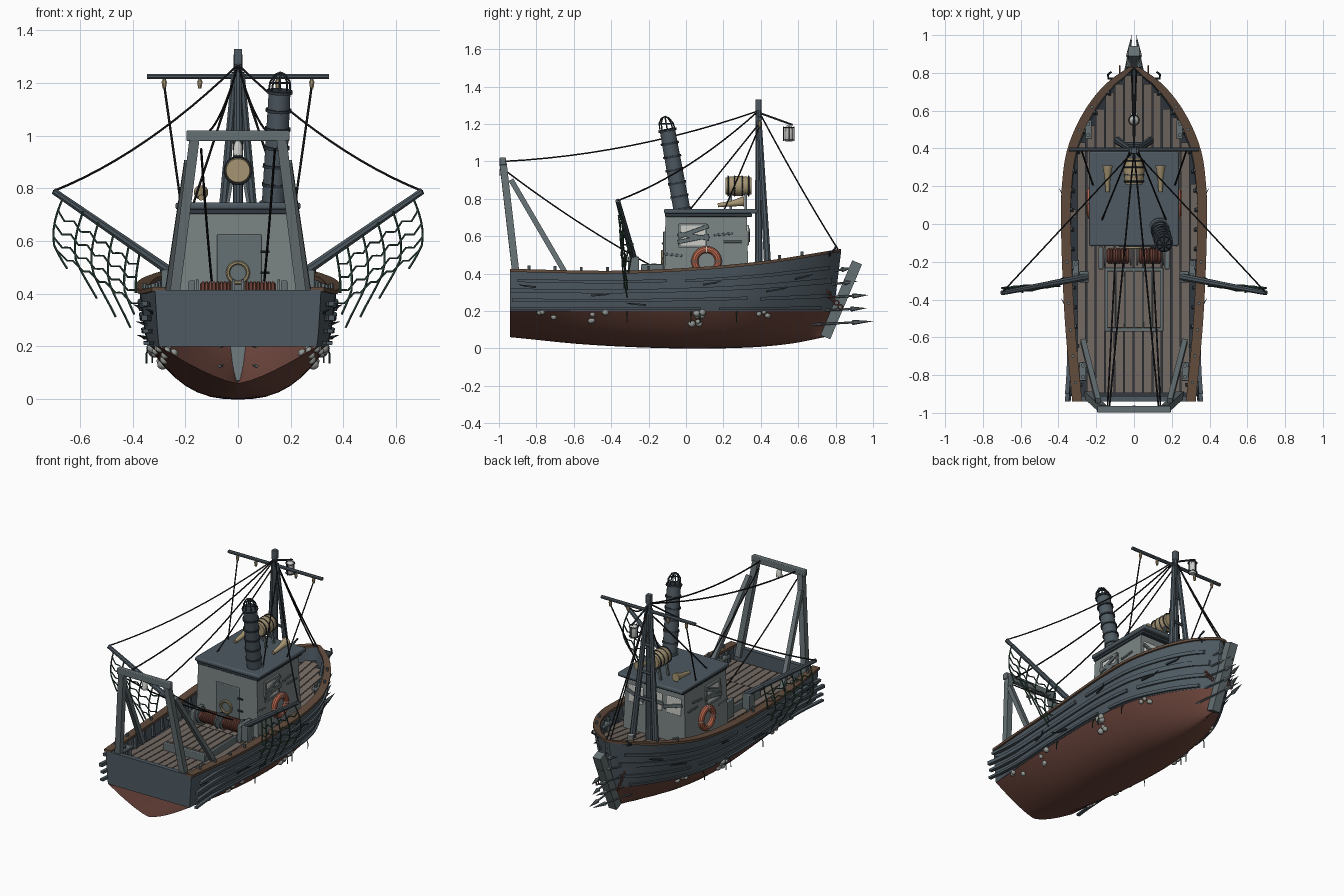
import bpy, bmesh, math, random
from mathutils import Vector as V, Euler

if "Cube" in bpy.data.objects:
    bpy.data.objects.remove(bpy.data.objects["Cube"])
random.seed(4)
COL = dict(slate=(.075, .1, .12), red=(.15, .06, .045), deck=(.17, .14, .12), house=(.2, .23, .23), rope=(.015, .015, .018),
           orange=(.5, .14, .08), khaki=(.38, .3, .17), white=(.6, .6, .57), green=(.035, .08, .055), brown=(.12, .07, .045),
           grey=(.13, .16, .17), shell=(.3, .32, .3), dark=(.03, .04, .05), rust=(.2, .07, .05))
M = {}
for k, c in COL.items():
    M[k] = bpy.data.materials.new(k)
    M[k].diffuse_color = (*c, 1)

# ---------- helpers ----------
def finish(name, bm, mat, mirror=False, bevel=0):
    bmesh.ops.recalc_face_normals(bm, faces=bm.faces)
    me = bpy.data.meshes.new(name)
    bm.to_mesh(me); bm.free()
    ob = bpy.data.objects.new(name, me)
    bpy.context.collection.objects.link(ob)
    me.materials.append(M[mat])
    if bevel:
        b = ob.modifiers.new("bevel", 'BEVEL'); b.width = bevel; b.segments = 2
    if mirror:
        ob.modifiers.new("mirror", 'MIRROR')
    return ob

def loft_bm(bm, secs, closed=True, cap=True):
    rows = [[bm.verts.new(p) for p in s] for s in secs]
    n = len(rows[0])
    for a, b in zip(rows, rows[1:]):
        for i in range(n if closed else n - 1):
            bm.faces.new((a[i], a[(i + 1) % n], b[(i + 1) % n], b[i]))
    if cap and closed:
        bm.faces.new(rows[0]); bm.faces.new(rows[-1])

def loft(name, secs, mat, closed=True, mirror=False):
    bm = bmesh.new()
    loft_bm(bm, secs, closed)
    return finish(name, bm, mat, mirror)

def tube_secs(pts, r, n):
    pts = [V(p) for p in pts]
    tan = [(pts[min(i + 1, len(pts) - 1)] - pts[max(i - 1, 0)]).normalized() for i in range(len(pts))]
    tot = [sum(abs(t[k]) for t in tan) for k in range(3)]
    ref = V([1 if k == tot.index(min(tot)) else 0 for k in range(3)])
    secs = []
    for i, (p, t) in enumerate(zip(pts, tan)):
        u = ref.cross(t).normalized(); v = t.cross(u)
        rr = r[i] if isinstance(r, (list, tuple)) else r
        secs.append([p + (u * math.cos(a) + v * math.sin(a)) * rr
                     for a in [2 * math.pi * (k + .5) / n for k in range(n)]])
    return secs

def tubes(name, paths, r, mat, n=8, mirror=False):
    bm = bmesh.new()
    for p in paths:
        loft_bm(bm, tube_secs(p, r, n))
    return finish(name, bm, mat, mirror)

def box(name, c, s, mat, rot=(0, 0, 0), mirror=False, bevel=.004):
    bm = bmesh.new()
    bmesh.ops.create_cube(bm, size=1)
    e = Euler(rot).to_matrix()
    for v in bm.verts:
        v.co = e @ V([v.co[i] * s[i] for i in range(3)]) + V(c)
    return finish(name, bm, mat, mirror, bevel)

def sag(a, b, s=0, n=12):
    a, b = V(a), V(b)
    return [a.lerp(b, i / n) - V((0, 0, s * 4 * (i / n) * (1 - i / n))) for i in range(n + 1)]

def ring(c, R, axis, n=24):
    pts = []
    for i in range(n + 1):
        a = 2 * math.pi * i / n
        p = [math.cos(a) * R, math.sin(a) * R]; p.insert(axis, 0)
        pts.append(V(c) + V(p))
    pts.insert(0, pts[-2]); pts.append(pts[2])
    return pts

def curve(tab):
    def f(y):
        n = len(tab); i = 0
        while i < n - 2 and y > tab[i + 1][0]: i += 1
        sl = lambda k: (tab[min(k + 1, n - 1)][1] - tab[max(k - 1, 0)][1]) / (tab[min(k + 1, n - 1)][0] - tab[max(k - 1, 0)][0])
        (x0, a), (x1, b) = tab[i], tab[i + 1]
        h = x1 - x0; t = (y - x0) / h
        return (2*t**3 - 3*t*t + 1)*a + (t**3 - 2*t*t + t)*h*sl(i) + (3*t*t - 2*t**3)*b + (t**3 - t*t)*h*sl(i + 1)
    return f

# ---------- hull shape ----------
W = curve([(-.94, .315), (-.5, .355), (0, .375), (.2, .37), (.4, .34), (.6, .25), (.75, .13), (.83, .015)])
SHEER = curve([(-.94, .415), (-.4, .405), (0, .42), (.4, .455), (.83, .522)])
KEEL = curve([(-.94, .06), (-.5, .02), (0, 0), (.4, .004), (.65, .025), (.83, .06)])
POW = curve([(-.94, 1.35), (-.4, 2.2), (0, 2.6), (.4, 2.2), (.83, 1.2)])
FLARE = curve([(-.94, .95), (0, .91), (.4, .86), (.83, .7)])
rake = lambda ys, end: -.94 + (ys + .94) * (end + .94) / 1.77
def side(ys, v, off=0):
    w, wl = W(ys), W(ys) * FLARE(ys)
    return V((max(0, wl + (w - wl) * v ** .7 + off), rake(ys, .79 + .04 * v), .2 + (SHEER(ys) - .2) * v))
def under(ys, s):
    t = math.sin(math.pi / 2 * s); zk = KEEL(ys)
    z = zk + (.2 - zk) * t ** POW(ys)
    return V((W(ys) * FLARE(ys) * t * .99, rake(ys, .72 + .07 * z / .2), z))
ST = [-.94 + 1.77 * i / 40 for i in range(41)]
span = lambda a, b, n=16: [a + (b - a) * i / n for i in range(n + 1)]

# hull skins: open-sterned bottom, thick-walled topsides, transom
loft("hull_bottom", [[under(y, i / 10) for i in range(11)] for y in ST], 'red', False, True)
loft("hull_topsides", [[side(y, 0, -.03)] + [side(y, i / 6) for i in range(7)] + [side(y, 1 - i / 4 * .7, -.03) for i in range(5)]
                       for y in ST], 'slate', False, True)
half = [side(-.94, i / 5) for i in range(6)]
prof = half + [V((-p.x, p.y, p.z)) for p in reversed(half)]
loft("transom", [prof, [p + V((0, .03, 0)) for p in prof]], 'slate')
strip = lambda ys, v0, v1, o0, o1: [side(ys, v0, o0), side(ys, v0, o1), side(ys, v1, o1), side(ys, v1, o0)]
loft("rail_cap", [[side(y, 1, .012) + V((0, 0, dz)) if k else side(y, 1, -.04) + V((0, 0, dz))
                   for k, dz in ((1, -.006), (1, .01), (0, .01), (0, -.006))] for y in ST], 'brown', True, True)
# side strakes, springing away at the stern
for i, (a, b, v, h) in enumerate([(-.94, .8, .46, .1), (-.93, .35, .24, .07), (.42, .8, .22, .07), (-.9, -.1, .72, .08),
                                  (.0, .78, .7, .07), (-.94, .1, .03, .06), (.2, .76, .02, .06)]):
    fl = lambda y: .045 * max(0, (-.6 - y) / .34) ** 1.5
    loft(f"strake_{i}", [strip(y, v, v + h, -.01 + fl(y), .012 + fl(y)) for y in span(a, b, 24)], 'slate', True, True)
# splintered plank ends
tubes("broken_splinters", [[side(y, v, .005), side(y + d, v + .03, .012), side(y + d * 1.6, v + .06, .035)]
      for y, v, d in [(-.8, .6, -.06), (-.5, .4, .07), (.1, .62, .06), (.45, .4, .08), (.6, .6, .06), (-.2, .15, -.07)]],
      [.007, .006, .001], 'dark', 4, True)
# deck and planks
dz = lambda y: SHEER(y) - .082
loft("deck_base", [[V((s * max(0, W(y) - .02), rake(y, .82), dz(y) - .01)) for s in (-1, 1)] for y in ST], 'dark', False)
bm = bmesh.new()
for i in range(14):
    x0 = -.35 + i * .05; x1 = x0 + .044
    ys = [y for y in ST if W(y) - .025 > max(abs(x0), abs(x1)) and y > -.93]
    if len(ys) > 1:
        loft_bm(bm, [[V((x, y, dz(y) + z)) for x, z in ((x0, -.012), (x1, -.012), (x1, 0), (x0, 0))] for y in ys])
finish("deck_planks", bm, 'deck')
# bulwark ribs, bollards and rail pins
tubes("bulwark_ribs", [[side(y, .6, -.038), side(y, .98, -.038)] for y in span(-.85, .7, 15)], .012, 'slate', 4, True)
tubes("rail_pins", [[side(y, 1, -.015), side(y, 1, -.015) + V((0, 0, .03))] for y in (-.84, -.7, -.56, -.42, -.2, .5, .62)], .009, 'grey', 6, True)
for i, y in enumerate((-.78, -.24, .5)):
    x = W(y) - .06
    box(f"cleat_base_{i}", (x, y, dz(y) + .055), (.035, .1, .02), 'grey', mirror=True)
    tubes(f"cleat_pegs_{i}", [[(x, y + d, dz(y)), (x, y + d, dz(y) + .085)] for d in (-.03, .03)], .011, 'grey', 8, True)
tubes("bow_bollard", [[(0, .58, .38), (0, .58, .47)]], .02, 'shell', 10)
tubes("bow_hooks", [[side(.77, .95), side(.77, 1, .03), side(.79, 1.03, .06), side(.8, 1.1, .06)]], .006, 'dark', 6, True)
# stem post and ram spikes
tubes("stem_post", [[(0, .915, .46), (0, .745, .06)]], .04, 'grey', 4)
for i, (y0, z0, y1, z1) in enumerate([(.7, .4, .89, .43), (.68, .33, .92, .36), (.7, .27, .975, .285), (.69, .2, .965, .215), (.64, .125, 1, .145)]):
    a, b = V((.07, y0, z0)), V((.012, y1, z1))
    tubes(f"ram_spike_{i}", [[a, a.lerp(b, .68), a.lerp(b, .7), b]], [.006, .006, .014, .0005], 'grey', 6, True)
tubes("bow_chain", [ring((.075, .745 + .02 * i, .31 - .022 * i), .012, 0, 10) for i in range(5)], .004, 'rust', 5, True)
# barnacle clusters
bm = bmesh.new()
for y, k in ((-.46, 5), (.07, 9), (.47, 4), (-.75, 3)):
    for j in range(k):
        p = under(y + random.uniform(-.05, .05), random.uniform(.62, .95))
        vs = bmesh.ops.create_icosphere(bm, subdivisions=2, radius=random.uniform(.012, .021))['verts']
        bmesh.ops.translate(bm, verts=vs, vec=p)
finish("barnacles", bm, 'shell', True)
tubes("hanging_weed", [[under(y, .95), under(y, .9) + V((.015, 0, -.02)), under(y, .85) + V((.02, 0, -.05))]
                       for y in (-.3, .05, .1, .3)], .003, 'green', 5, True)

# ---------- wheelhouse ----------
rect = lambda x, y0, y1, z: [V((-x, y0, z)), V((x, y0, z)), V((x, y1, z)), V((-x, y1, z))]
loft("wheelhouse", [rect(.23, -.115, .335, .33), rect(.215, -.11, .325, .725)], 'house')
box("wheelhouse_roof", (0, .133, .733), (.475, .5, .026), 'slate', bevel=.008)
box("roof_trim", (0, .12, .712), (.45, .465, .018), 'dark')
box("side_window", (.219, .037, .603), (.012, .135, .115), 'white', mirror=True)
tubes("side_window_frame", [[(.224, -.035, z), (.224, .11, z)] for z in (.543, .663)] +
      [[(.224, y, .54), (.224, y, .666)] for y in (-.033, .107)], .009, 'house', 4, True)
for i, (z, r) in enumerate(((.625, .35), (.585, .2), (.6, -.15))):
    box(f"window_board_{i}", (.23, .04, z), (.01, .17, .022), 'grey', (r, 0, 0), True, .002)
for i, (y, z) in enumerate(((.2, .61), (.25, .57), (-.07, .5))):
    box(f"wall_patch_{i}", (.224, y, z), (.008, .1, .012), 'grey', (.1 - .1 * i, 0, 0), True, .002)
for i, x in enumerate((-.14, 0, .14)):
    box(f"front_window_{i}", (x, .329, .605), (.11, .014, .11), 'white')
    box(f"front_board_{i}", (x, .338, .605), (.14, .01, .022), 'grey', (0, .3 - .35 * i, 0), bevel=.002)
box("door", (.005, -.115, .48), (.17, .014, .29), 'grey')
tubes("door_hinges", [[(.085, -.124, z), (.12, -.124, z)] for z in (.4, .48, .56)], .006, 'dark', 6)
tubes("door_porthole", [ring((0, -.126, .48), .038, 1)], .008, 'khaki', 8)
tubes("lifebuoy", [ring((.232, .11, .465), .063, 0, 32)], .019, 'orange', 10, True)
tubes("lifebuoy_bands", [ring((.232, .11 + .063 * a, .465 + .063 * b), .0195, 2 if b == 0 else 1, 12)
                         for a, b in ((1, 0), (-1, 0), (0, 1), (0, -1))], .003, 'white', 5, True)
# funnel with bands and spark cage
F0, F1 = V((.135, -.02, .73)), V((.158, -.1, 1.17))
fp = lambda t: F0.lerp(F1, t)
tubes("funnel", [[fp(0), fp(.04), fp(.05), fp(1)]], [.055, .055, .046, .042], 'slate', 16)
for i, t in enumerate((.18, .34, .5, .66, .82, .98)):
    tubes(f"funnel_band_{i}", [[fp(t), fp(t + .025)]], .05, 'dark', 16)
cage = []
for k in range(8):
    d = V((math.cos(k * math.pi / 4), math.sin(k * math.pi / 4), 0))
    cage.append([fp(1) + d * .041, fp(1.08) + d * .037, fp(1.14) + d * .02, fp(1.16)])
tubes("funnel_cage", cage + [ring(fp(1.07), .038, 2, 16)], .004, 'dark', 5)
# roof barrel and horns
BY = [.21, .235, .28, .325, .35]
tubes("roof_barrel", [[(0, y, .868) for y in BY]], [.045, .051, .055, .051, .045], 'khaki', 18)
tubes("barrel_hoops", [ring((0, y, .868), .052, 1) for y in (.225, .26, .3, .335)], .004, 'dark', 6)
tubes("barrel_stand", [[(x, y, .74), (x * .6, y, .83)] for x in (-.04, .04) for y in (.24, .32)], .009, 'grey', 4)
tubes("roof_horn", [[(.14, .17, .765), (.14, .25, .775), (.14, .3, .785), (.14, .31, .785)]], [.011, .016, .026, .028], 'khaki', 12, True)

# ---------- mast ----------
tubes("mast", [[(0, .388, .36), (0, .388, 1.33)]], [.022, .016], 'slate', 10)
tubes("mast_legs", [[(.085, .44, .38), (.012, .39, 1.24)]], [.021, .014], 'slate', 8, True)
tubes("mast_rungs", [[(-w, y, z), (w, y, z)] for w, y, z in ((.06, .425, .65), (.045, .415, .82), (.03, .405, 1.0))], .009, 'slate', 6)
box("mast_head", (0, .388, 1.3), (.032, .032, .06), 'slate')
tubes("mast_yard", [[(-.345, .395, 1.225), (.345, .395, 1.225)]], .011, 'slate', 8)
for i, x in enumerate((-.28, -.145, .15, .28)):
    tubes(f"yard_block_{i}", [[(x, .395, 1.215), (x, .395, 1.205), (x, .395, 1.18)]], [.006, .011, .007], 'khaki', 8)
tubes("lantern_arm", [[(0, .39, 1.26), (0, .57, 1.195)]], .006, 'dark', 6)
tubes("lantern", [[(0, .55, z) for z in (1.105, 1.115, 1.18, 1.195)]], [.018, .024, .024, .008], 'white', 10)
tubes("lantern_cage", [ring((0, .55, z), .028, 2, 12) for z in (1.115, 1.18)] +
      [[(.028 * math.cos(a), .55 + .028 * math.sin(a), z) for z in (1.11, 1.185)] for a in (0, 1.57, 3.14, 4.71)], .003, 'dark', 5)

# ---------- stern gantry ----------
box("gantry_beam", (0, -.98, 1.0), (.39, .035, .04), 'grey')
tubes("gantry_leg", [[(.245, -.905, .36), (.165, -.978, .99)]], .027, 'grey', 4, True)
tubes("gantry_brace", [[(.27, -.62, .36), (.19, -.935, .9)]], .02, 'grey', 4, True)
tubes("gantry_lamp", [[(0, -.98, .985), (0, -.98, .965), (0, -.98, .925)]], [.006, .016, .02], 'white', 10)

# ---------- booms and nets ----------
A, B = V((.25, -.28, .48)), V((.7, -.365, .79))
tubes("boom", [[A, B]], [.019, .013], 'slate', 8, True)
box("boom_foot", (.265, -.28, .44), (.05, .06, .1), 'grey', mirror=True)
NT = [.27, .36, .49, .62, .75, .92]
DROP = [.16, .27, .36, .36, .33, .27]
def netp(t, d):
    return A.lerp(B, t) + V((.03 * math.sin(d * 11) * (.3 + t) - .25 * max(0, d - .18), .02 * math.sin(9 * d + 7 * t), -d))
tubes("net_strands", [[netp(t, d * k / 9) for k in range(10)] for t, d in zip(NT, DROP)], .0045, 'green', 5, True)
tubes("net_rows", [[netp(t, .05 * r + .02 * math.sin(math.pi * 5 * (t - .27) / .65) ** 2) for t in span(.27, .92, 20)]
                   for r in (1, 2, 3, 4)], .004, 'green', 5, True)

# ---------- rigging ----------
T = (0, .388, 1.27)
tubes("stays", [sag(T, B, .05), sag(T, (.13, -.97, 1.0), .05), sag((.14, -.965, .95), (.1, -.2, .45), .02),
                sag((.28, .395, 1.19), (.215, .2, .73)), sag((.02, .39, 1.2), (.17, .02, .74)),
                sag(T, (.012, .815, .525), .015)], .0045, 'rope', 6, True)

# ---------- winch and hatch ----------
tubes("winch_drum", [[(.025, -.17, .405), (.145, -.17, .405)]], .035, 'rust', 14, True)
tubes("winch_rope", [ring((.035 + .014 * i, -.17, .405), .036, 0, 16) for i in range(8)], .007, 'rust', 6, True)
tubes("winch_flanges", [[(x, -.17, .405), (x + .01, -.17, .405)] for x in (.012, .15)], .05, 'grey', 16, True)
box("winch_frame", (.175, -.18, .39), (.025, .12, .12), 'grey', mirror=True)
box("hatch_coaming", (0, -.4, .345), (.31, .34, .05), 'grey')
for i in range(6):
    box(f"hatch_plank_{i}", (-.12 + .048 * i, -.4, .373), (.043, .3, .014), 'deck', bevel=.002)

bpy.ops.object.select_all(action='SELECT')
bpy.context.view_layer.objects.active = bpy.data.objects["mast"]
bpy.ops.object.shade_smooth_by_angle(angle=math.radians(35))

for m in bpy.data.materials:
    if m.users and not m.is_grease_pencil:
        m.use_nodes = True
        m.node_tree.nodes["Principled BSDF"].inputs["Base Color"].default_value = m.diffuse_color
